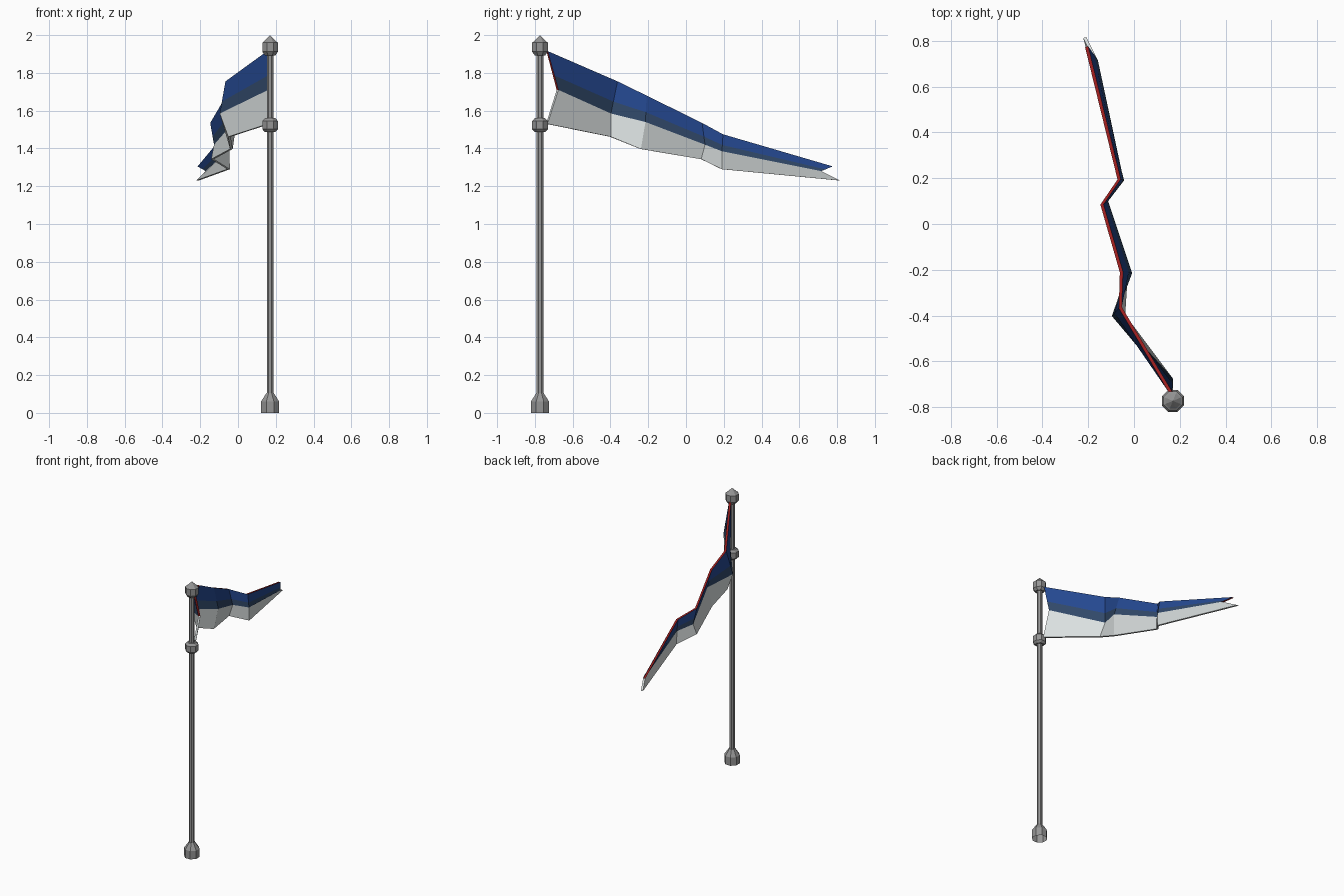
import bpy, bmesh, math
from mathutils import Vector

cube = bpy.data.objects.get("Cube")
if cube:
    bpy.data.objects.remove(cube, do_unlink=True)


def material(name, rgb):
    m = bpy.data.materials.new(name)
    m.use_nodes = True
    m.diffuse_color = (*rgb, 1)
    m.node_tree.nodes["Principled BSDF"].inputs["Base Color"].default_value = (*rgb, 1)
    return m


METAL = material("grey metal", (0.3, 0.3, 0.3))
BLUE = material("blue cloth", (0.018, 0.065, 0.28))
DULL = material("dull blue cloth", (0.03, 0.065, 0.14))
PALE = material("pale grey cloth", (0.70, 0.74, 0.74))
RED = material("red trim", (0.32, 0.012, 0.012))


def finish(name, bm, mats):
    bmesh.ops.recalc_face_normals(bm, faces=bm.faces[:])
    mesh = bpy.data.meshes.new(name)
    bm.to_mesh(mesh)
    bm.free()
    for m in mats:
        mesh.materials.append(m)
    obj = bpy.data.objects.new(name, mesh)
    bpy.context.collection.objects.link(obj)
    return obj


def lathe(name, profile, sides=8):
    """Turn (radius, height) pairs about the pole axis; radius 0 makes a point."""
    bm = bmesh.new()
    rings = []
    for r, z in profile:
        ring = []
        for i in range(sides if r else 1):
            a = math.tau * (i + 0.5) / sides
            ring.append(bm.verts.new((0.17 + r * math.cos(a), -0.773 + r * math.sin(a), z)))
        rings.append(ring)
    for lo, hi in zip(rings, rings[1:]):
        for i in range(sides):
            j = (i + 1) % sides
            if len(hi) == 1:
                bm.faces.new((lo[i], lo[j], hi[0]))
            elif len(lo) == 1:
                bm.faces.new((lo[0], hi[j], hi[i]))
            else:
                bm.faces.new((lo[i], lo[j], hi[j], hi[i]))
    return finish(name, bm, [METAL])


# Pole with its foot, collar and pointed finial
lathe("pole", [(0.019, 0.09), (0.019, 1.91)])
lathe("pole_foot", [(0.052, 0), (0.052, 0.06), (0.021, 0.105), (0, 0.105)])
lathe("pole_collar", [(0, 1.487), (0.03, 1.487), (0.045, 1.502), (0.045, 1.545),
                      (0.03, 1.56), (0, 1.56)])
lathe("pole_finial", [(0, 1.893), (0.03, 1.893), (0.045, 1.912), (0.045, 1.96),
                      (0.036, 1.966), (0, 2.0)])

# Banner: creased columns running from the pole to the forked tail
top = [(0.16, -0.735, 1.915), (-0.06, -0.365, 1.755), (-0.055, -0.21, 1.68),
       (-0.14, 0.085, 1.535), (-0.065, 0.195, 1.475), (-0.207, 0.775, 1.305)]
middle = [(0.165, -0.68, 1.71), (-0.09, -0.4, 1.585), (-0.015, -0.215, 1.54),
          (-0.12, 0.1, 1.42), (-0.052, 0.19, 1.385), (-0.165, 0.715, 1.28)]
bottom = [(0.165, -0.737, 1.53), (-0.045, -0.4, 1.462), (-0.035, -0.24, 1.397),
          (-0.135, 0.08, 1.343), (-0.05, 0.19, 1.29), (-0.215, 0.815, 1.23)]
top, middle, bottom = [[Vector(p) for p in row] for row in (top, middle, bottom)]
band = [m.lerp(t, 0.37) for m, t in zip(middle, top)]
rows = [top, band, middle, bottom]
last_row, last_col = len(rows) - 1, len(top) - 1

bm = bmesh.new()
sheets = []
for side in (-1, 1):
    sheet = []
    for row in rows:
        line = []
        for i, p in enumerate(row):
            along = row[min(i + 1, last_col)] - row[max(i - 1, 0)]
            normal = Vector((along.y, -along.x, 0)).normalized()
            line.append(bm.verts.new(p + normal * side * 0.007))
        sheet.append(line)
    sheets.append(sheet)
back, front = sheets


def quad(verts, slot):
    bm.faces.new(verts).material_index = slot


# Both cloth sides, one colour per row
for s in sheets:
    for r in range(last_row):
        for c in range(last_col):
            quad((s[r][c], s[r + 1][c], s[r + 1][c + 1], s[r][c + 1]), r)

# Hem: red around the blue part, pale around the rest
for c in range(last_col):
    for r, slot in ((0, 3), (last_row, 2)):
        quad((back[r][c], back[r][c + 1], front[r][c + 1], front[r][c]), slot)
for r in range(last_row):
    for c in (0, last_col):
        quad((back[r][c], back[r + 1][c], front[r + 1][c], front[r][c]), 3 if r < 2 else 2)
finish("banner", bm, [BLUE, DULL, PALE, RED])
